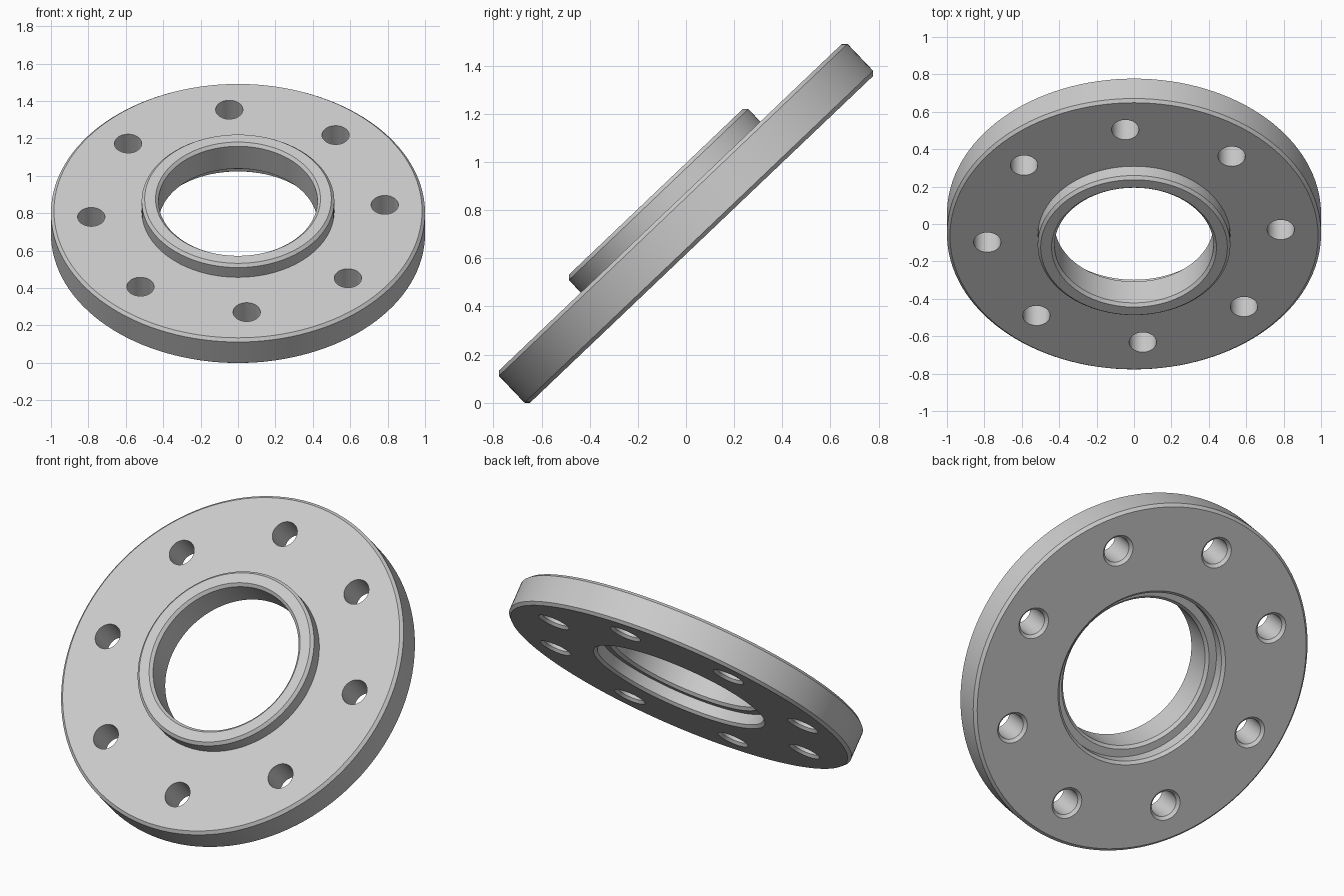
import bpy, bmesh, math
from mathutils import Matrix

cube = bpy.data.objects.get("Cube")
if cube:
    bpy.data.objects.remove(cube, do_unlink=True)

TILT = math.radians(43.6)      # lean of the flange about x
HALF = 0.093                   # half the plate thickness
HUB_TOP = 0.181
RIM, HUB, BORE, RECESS = 1.0, 0.515, 0.425, 0.485
C = 0.016                      # chamfer on turned edges
BOLT_CIRCLE, HOLE, HOLES = 0.786, 0.073, 8

metal = bpy.data.materials.new("light_grey_metal")
metal.use_nodes = True
grey = (0.6, 0.6, 0.6, 1)
metal.diffuse_color = grey
metal.node_tree.nodes["Principled BSDF"].inputs["Base Color"].default_value = grey


def revolve(bm, profile, steps):
    """Turn a closed (radius, height) profile about z; returns new verts."""
    old = set(bm.verts)
    vs = [bm.verts.new((r, 0, h)) for r, h in profile]
    edges = [bm.edges.new((a, b)) for a, b in zip(vs, vs[1:] + vs[:1])
             if a.co.x > 0 or b.co.x > 0]
    bmesh.ops.spin(bm, geom=vs + edges, cent=(0, 0, 0), axis=(0, 0, 1),
                   angle=math.tau, steps=steps)
    new = [v for v in bm.verts if v not in old]
    bmesh.ops.remove_doubles(bm, verts=new, dist=1e-5)
    return [v for v in bm.verts if v not in old]


def finish(bm, name):
    bmesh.ops.recalc_face_normals(bm, faces=bm.faces)
    mesh = bpy.data.meshes.new(name)
    bm.to_mesh(mesh)
    bm.free()
    mesh.materials.append(metal)
    ob = bpy.data.objects.new(name, mesh)
    bpy.context.collection.objects.link(ob)
    return ob


# Turned body: rim, raised hub, bore and rear recess
bm = bmesh.new()
revolve(bm, [
    (RIM - C, -HALF), (RIM, C - HALF), (RIM, HALF - C), (RIM - C, HALF),
    (HUB, HALF), (HUB, HUB_TOP - C), (HUB - C, HUB_TOP),
    (BORE + C, HUB_TOP), (BORE, HUB_TOP - C), (BORE, 0), (BORE + C, -C),
    (RECESS, -C), (RECESS, C - HALF), (RECESS + C, -HALF)], 128)
flange = finish(bm, "flange")

# Bolt hole drills, countersunk at the back
bm = bmesh.new()
for i in range(HOLES):
    drill = revolve(bm, [
        (0, -HALF - C), (HOLE + 2 * C, -HALF - C), (HOLE, C - HALF),
        (HOLE, HALF + C), (0, HALF + C)], 40)
    turn = Matrix.Rotation(math.radians(3.4) + i * math.tau / HOLES, 4, "Z")
    bmesh.ops.transform(bm, verts=drill,
                        matrix=turn @ Matrix.Translation((BOLT_CIRCLE, 0, 0)))
drills = finish(bm, "bolt_hole_cutter")
drills.hide_render = True

cut = flange.modifiers.new("bolt_holes", "BOOLEAN")
cut.operation = "DIFFERENCE"
cut.solver = "EXACT"
cut.object = drills
bpy.context.view_layer.objects.active = flange
flange.select_set(True)
bpy.ops.object.modifier_apply(modifier=cut.name)
bpy.data.objects.remove(drills, do_unlink=True)

# Smooth round walls, crisp chamfers
bpy.ops.object.shade_smooth_by_angle(angle=math.radians(30))

# Lean the flange back and rest its rim on the ground
flange.rotation_euler.x = TILT
flange.location.z = RIM * math.sin(TILT) + (HALF - C) * math.cos(TILT)
